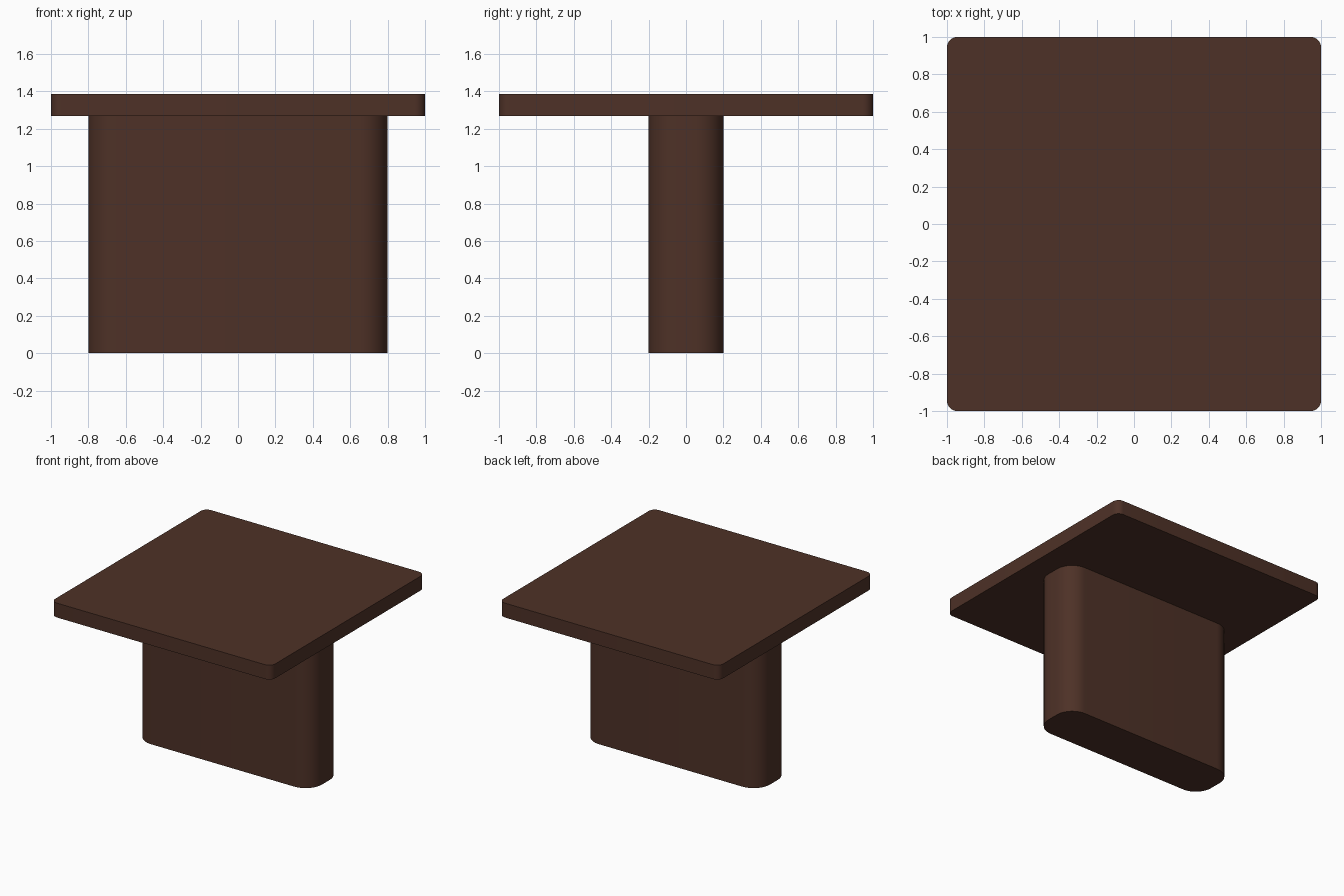
import bpy
import bmesh

if "Cube" in bpy.data.objects:
    bpy.data.objects.remove(bpy.data.objects["Cube"])

wood = bpy.data.materials.new("dark brown wood")
wood.diffuse_color = (0.076, 0.031, 0.020, 1)
wood.use_nodes = True
wood.node_tree.nodes["Principled BSDF"].inputs["Base Color"].default_value = wood.diffuse_color


def rounded_block(name, size_x, size_y, z0, z1, radius, segments):
    """Box whose four upright edges are rounded."""
    bm = bmesh.new()
    bmesh.ops.create_cube(bm, size=1)
    for v in bm.verts:
        v.co = (v.co.x * size_x, v.co.y * size_y, z0 if v.co.z < 0 else z1)
    upright = [e for e in bm.edges if abs(e.verts[0].co.z - e.verts[1].co.z) > 0.01]
    bmesh.ops.bevel(bm, geom=upright, offset=radius, offset_type='OFFSET',
                    segments=segments, profile=0.5, affect='EDGES')
    bmesh.ops.recalc_face_normals(bm, faces=bm.faces)
    mesh = bpy.data.meshes.new(name)
    bm.to_mesh(mesh)
    bm.free()
    mesh.materials.append(wood)
    obj = bpy.data.objects.new(name, mesh)
    bpy.context.collection.objects.link(obj)
    bpy.ops.object.select_all(action='DESELECT')
    obj.select_set(True)
    bpy.context.view_layer.objects.active = obj
    bpy.ops.object.shade_smooth_by_angle(angle=0.6)
    return obj


# Pedestal and table top
rounded_block("pedestal", 1.6, 0.4, 0.0, 1.268, 0.15, 12)
rounded_block("table_top", 2.0, 2.0, 1.268, 1.386, 0.055, 8)
